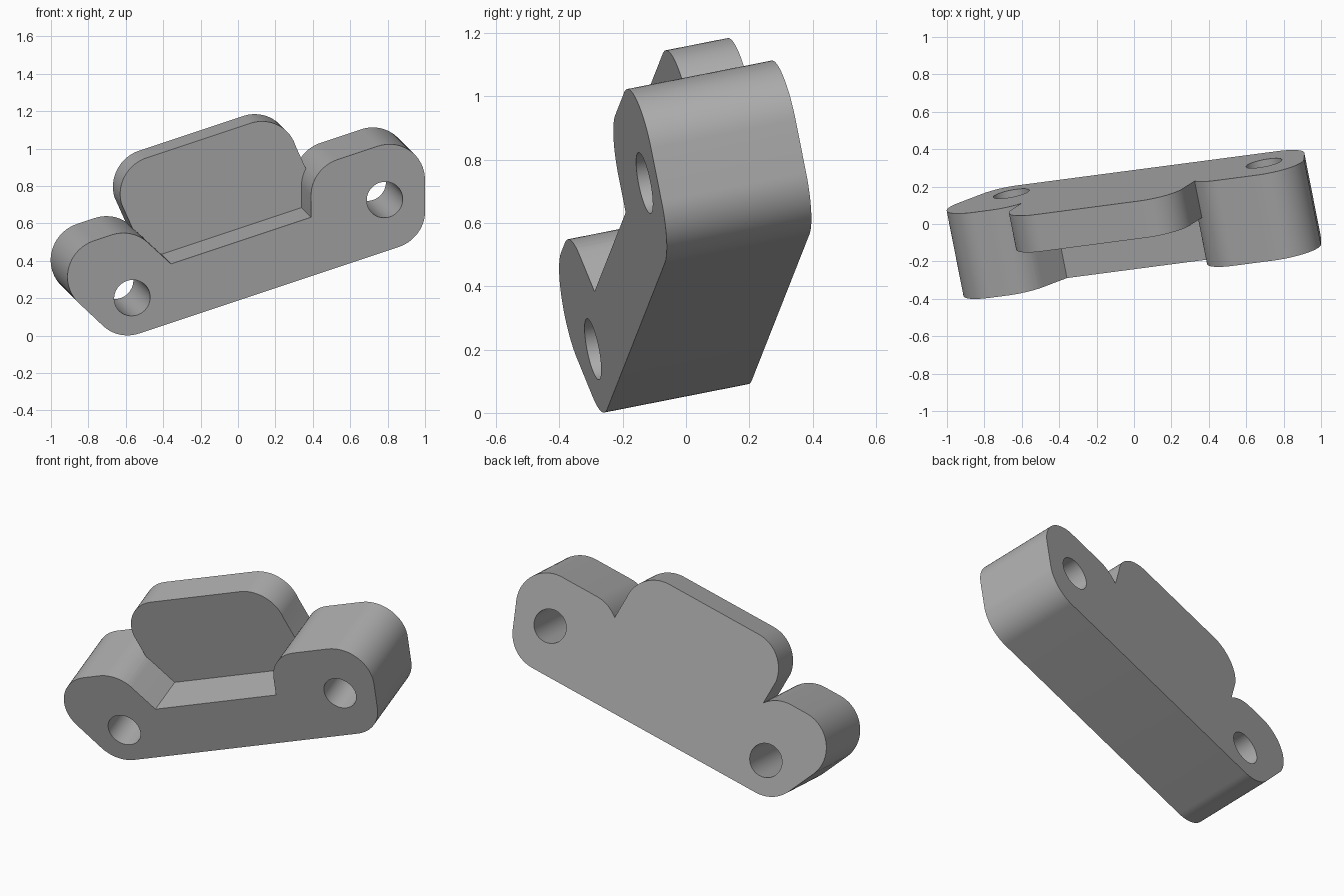
import bpy, bmesh, math
from mathutils import Matrix, Vector

cube = bpy.data.objects.get("Cube")
if cube:
    bpy.data.objects.remove(cube)

# Plain grey material
grey = bpy.data.materials.new("grey")
grey.use_nodes = True
colour = (0.42, 0.42, 0.42, 1)
grey.diffuse_color = colour
grey.node_tree.nodes["Principled BSDF"].inputs["Base Color"].default_value = colour

DEPTH = 0.474          # full thickness of the bracket
STEP = 0.57 * DEPTH    # depth where the raised back plate starts
R = 0.2                # rounding of every corner


def arc(s, t, a0, a1, r=R):
    n = max(3, round(abs(a1 - a0) / 5))
    angles = [math.radians(a0 + (a1 - a0) * i / n) for i in range(n + 1)]
    return [(s + r * math.cos(a), t + r * math.sin(a)) for a in angles]


bm = bmesh.new()


def wall(points, d0, d1, closed=False):
    rows = [[bm.verts.new((s, d, t)) for s, t in points] for d in (d0, d1)]
    count = len(points)
    for i in range(count if closed else count - 1):
        j = (i + 1) % count
        bm.faces.new((rows[0][i], rows[0][j], rows[1][j], rows[1][i]))


def cap(loops, d):
    edges = []
    for points in loops:
        verts = [bm.verts.new((s, d, t)) for s, t in points]
        edges += [bm.edges.new((v, verts[i - 1])) for i, v in enumerate(verts)]
    bmesh.ops.triangle_fill(bm, use_beauty=True, edges=edges, normal=(0, -1, 0))


# Profile pieces, running anticlockwise
lobes = (arc(-0.496, 0.55, 40, 90) + arc(-0.597, 0.55, 90, 210)
         + arc(-0.506, 0.387, 210, 270) + arc(0.969, 0.387, 270, 343.5)
         + arc(1.016, 0.55, -16.5, 90) + arc(0.786, 0.55, 90, 135))
notch = (arc(0.786, 0.55, 135, 163.3) + [(0.562, 0.495), (-0.234, 0.495)]
         + arc(-0.496, 0.55, 30, 40))
plate = ([lobes[-1]] + arc(0.427, 0.825, 0, 90)
         + arc(-0.162, 0.825, 90, 180) + [lobes[0]])
holes = [arc(s, t, 0, 360, 0.098)[:-1] for s, t in ((-0.487, 0.385), (0.969, 0.458))]

# Side walls and bolt holes
wall(lobes, 0, DEPTH)
wall(notch, 0, STEP)
wall(plate, STEP, DEPTH)
for hole in holes:
    wall(hole, 0, DEPTH, closed=True)

# Front face, back face and face of the raised plate
cap([lobes + notch[1:-1]] + holes, 0)
cap([lobes + plate[1:-1]] + holes, DEPTH)
cap([notch + plate[-2:0:-1]], STEP)

bmesh.ops.remove_doubles(bm, verts=bm.verts, dist=0.0001)
bmesh.ops.recalc_face_normals(bm, faces=bm.faces)

# Tilt the bracket into its resting pose
n = Vector((-0.19, 0.9635, 0.19)).normalized()
u = Vector((0.9415, 0.1236, 0.3137))
u = (u - n * u.dot(n)).normalized()
pose = Matrix((u, n, u.cross(n))).transposed().to_4x4()
pose.translation = (0, -0.142, -0.004)
bm.transform(pose)

mesh = bpy.data.meshes.new("bracket")
bm.to_mesh(mesh)
bm.free()
mesh.materials.append(grey)
bracket = bpy.data.objects.new("bracket", mesh)
bpy.context.collection.objects.link(bracket)

bpy.ops.object.select_all(action="DESELECT")
bracket.select_set(True)
bpy.context.view_layer.objects.active = bracket
bpy.ops.object.shade_smooth_by_angle(angle=math.radians(25))
